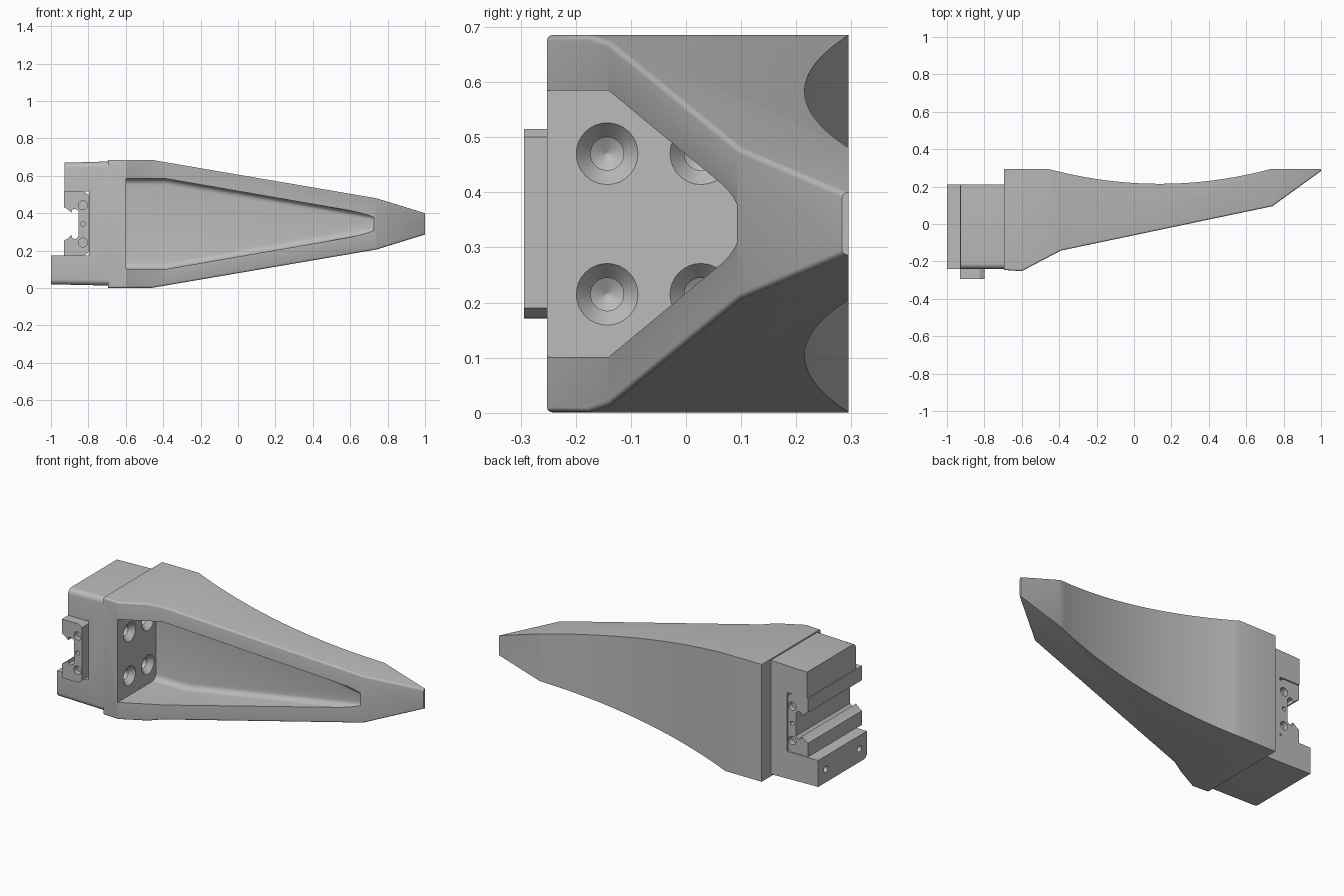
import bpy, bmesh, math
from mathutils import Matrix, Vector

cube = bpy.data.objects.get("Cube")
if cube:
    bpy.data.objects.remove(cube, do_unlink=True)

MID = 0.343  # height of the symmetry plane

grey = bpy.data.materials.new("plain grey")
grey.use_nodes = True
COLOUR = (0.5, 0.5, 0.5, 1)
grey.diffuse_color = COLOUR
grey.node_tree.nodes["Principled BSDF"].inputs["Base Color"].default_value = COLOUR


def make(name, bm):
    bmesh.ops.recalc_face_normals(bm, faces=bm.faces)
    me = bpy.data.meshes.new(name)
    bm.to_mesh(me)
    bm.free()
    me.materials.append(grey)
    ob = bpy.data.objects.new(name, me)
    bpy.context.collection.objects.link(ob)
    return ob


def prism(name, outline, lo, hi, axis):
    """Extrude an outline along y (x,z points) or z (x,y points)."""
    bm = bmesh.new()
    place = (lambda a, b: (a, lo, b)) if axis == "y" else (lambda a, b: (a, b, lo))
    face = bm.faces.new([bm.verts.new(place(a, b)) for a, b in outline])
    res = bmesh.ops.extrude_face_region(bm, geom=[face])
    step = Vector((0, hi - lo, 0)) if axis == "y" else Vector((0, 0, hi - lo))
    bmesh.ops.translate(bm, vec=step,
                        verts=[g for g in res["geom"] if isinstance(g, bmesh.types.BMVert)])
    return make(name, bm)


def combine(ob, other, op):
    mod = ob.modifiers.new("cut", "BOOLEAN")
    mod.operation, mod.solver, mod.object = op, "EXACT", other
    bpy.context.view_layer.objects.active = ob
    bpy.ops.object.modifier_apply(modifier=mod.name)
    bpy.data.objects.remove(other, do_unlink=True)


def round_edges(ob, rule, radius, segments=5):
    bm = bmesh.new()
    bm.from_mesh(ob.data)
    bmesh.ops.dissolve_limit(bm, angle_limit=0.01, verts=bm.verts, edges=bm.edges)
    bm.normal_update()
    edges = [e for e in bm.edges if len(e.link_faces) == 2 and rule(e)]
    bmesh.ops.bevel(bm, geom=edges, offset=radius, segments=segments,
                    profile=0.5, affect="EDGES", clamp_overlap=True)
    bm.to_mesh(ob.data)
    bm.free()


def front_outline(e):
    """Edges between a front-facing face and a top or bottom face."""
    a, b = sorted((f.normal for f in e.link_faces), key=lambda n: abs(n.z))
    return a.y < -0.3 and abs(a.z) < 0.3 and abs(b.z) > 0.8


def drill(ob, outline, matrix, segments=32):
    """Cut a turned hole; the outline lists (radius, depth) pairs along +z."""
    bm = bmesh.new()
    rings = [[bm.verts.new(matrix @ Vector((r * math.cos(t), r * math.sin(t), d)))
              for t in (math.tau * i / segments for i in range(segments))]
             for r, d in outline]
    bm.faces.new(rings[0])
    bm.faces.new(rings[-1])
    for low, high in zip(rings, rings[1:]):
        for i in range(segments):
            j = (i + 1) % segments
            bm.faces.new((low[i], low[j], high[j], high[i]))
    combine(ob, make("hole_cutter", bm), "DIFFERENCE")


def mirrored(upper):
    """Close an x,z outline by mirroring it about the middle height."""
    return upper + [(x, 2 * MID - z) for x, z in reversed(upper)]


# Tapered arm: plan shape with scooped back, crossed with the front shape
scoop = []
for i in range(33):
    u = 1 - i / 16
    scoop.append((0.1375 + 0.5975 * u, 0.215 + 0.08 * u * u))
plan = ([(-0.695, -0.246), (-0.6, -0.252), (-0.39, -0.142), (0.74, 0.095),
         (1, 0.283), (1, 0.295)] + scoop + [(-0.695, 0.295)])
arm = prism("arm", plan, -0.2, 0.9, "z")
side = mirrored([(-0.695, 0.685), (-0.46, 0.685), (0.74, 0.48), (1, 0.4)])
combine(arm, prism("arm_cutter", side, -0.6, 0.6, "y"), "INTERSECT")
round_edges(arm, front_outline, 0.03)

# Tapered pocket with rounded floor corners
pocket = prism("pocket_cutter", mirrored([(-0.6, 0.585), (-0.385, 0.585), (0.74, 0.39)]),
               -0.6, 0.1, "y")
round_edges(pocket, lambda e: all(v.co.y > 0.09 and v.co.x > -0.7 for v in e.verts)
            and not all(v.co.x < -0.59 for v in e.verts), 0.035)
combine(arm, pocket, "DIFFERENCE")

# Countersunk screw holes in the pocket's end wall
for y in (-0.143, 0.027):
    for z in (0.47, 0.215):
        aim = Matrix.Translation((-0.6, y, z)) @ Matrix.Rotation(-math.pi / 2, 4, "Y")
        drill(arm, [(0.058, -0.004), (0.056, 0), (0.03, 0.03), (0.03, 0.06), (0.002, 0.076)], aim)

# Mounting block with a seat for the rail clamp
block = prism("mounting_block",
              [(-1, 0.02), (-0.685, 0.013), (-0.685, 0.677), (-0.928, 0.67), (-0.928, 0.517),
               (-0.797, 0.517), (-0.797, 0.174), (-1, 0.174)], -0.24, 0.21, "y")
round_edges(block, lambda e: front_outline(e) and not 0.1 < e.verts[0].co.z < 0.6, 0.03)
for y in (-0.17, 0.14):
    aim = Matrix.Translation((-1, y, 0.097)) @ Matrix.Rotation(math.pi / 2, 4, "Y")
    drill(block, [(0.018, -0.01), (0.018, 0.1)], aim, 20)

# Rail clamp: a C-shaped bar with toothed lips
clamp = prism("rail_clamp",
              mirrored([(-0.93, 0.515), (-0.93, 0.432), (-0.912, 0.422), (-0.89, 0.402),
                        (-0.886, 0.42), (-0.868, 0.424), (-0.853, 0.41)])
              + [(-0.825, 0.172), (-0.8, 0.19), (-0.8, 0.5), (-0.825, 0.515)],
              -0.294, 0.205, "y")
for y, turn in ((-0.294, -1), (0.205, 1)):
    for z, r in ((MID + 0.1, 0.024), (MID, 0.012), (MID - 0.1, 0.024)):
        aim = (Matrix.Translation((-0.829, y, z))
               @ Matrix.Rotation(turn * math.pi / 2, 4, "X"))
        drill(clamp, [(r, -0.01), (r, 0.03)], aim, 20)

# Smooth shading with sharp edges kept
for ob in (arm, block, clamp):
    bpy.ops.object.select_all(action="DESELECT")
    ob.select_set(True)
    bpy.context.view_layer.objects.active = ob
    bpy.ops.object.shade_smooth_by_angle(angle=math.radians(25))
